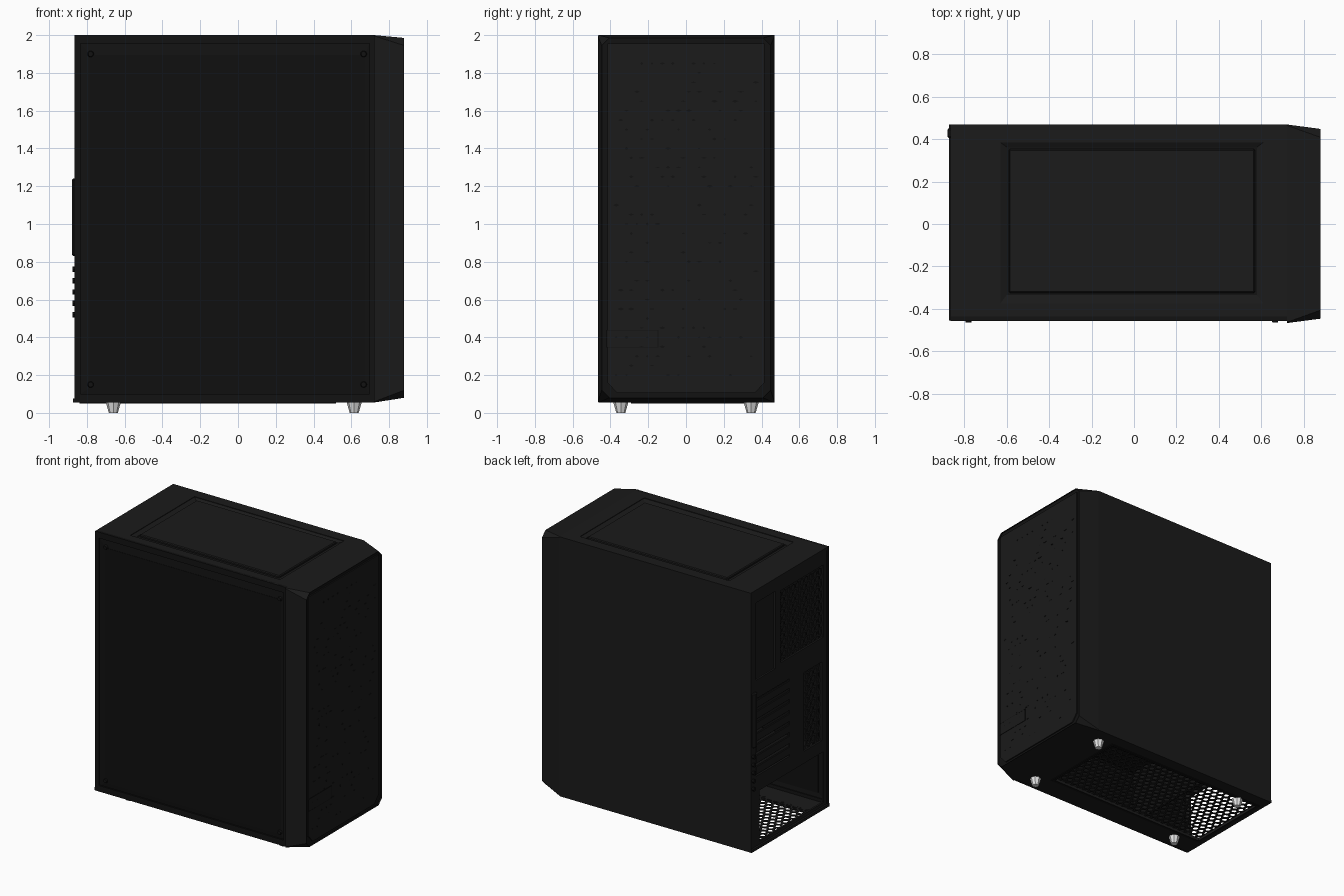
import bpy, bmesh, math, random

if "Cube" in bpy.data.objects:
    bpy.data.objects.remove(bpy.data.objects["Cube"])


def material(name, v):
    m = bpy.data.materials.new(name)
    m.use_nodes = True
    m.diffuse_color = (v, v, v, 1)
    m.node_tree.nodes["Principled BSDF"].inputs["Base Color"].default_value = (v, v, v, 1)
    return m


CASE = material("case black", 0.0105)
TRIM = material("trim black", 0.006)
GLASS = material("dark glass", 0.005)
FOOT = material("light grey", 0.8)


def finish(name, bm, *mats):
    bmesh.ops.recalc_face_normals(bm, faces=bm.faces)
    me = bpy.data.meshes.new(name)
    bm.to_mesh(me)
    bm.free()
    ob = bpy.data.objects.new(name, me)
    bpy.context.collection.objects.link(ob)
    for m in mats:
        me.materials.append(m)
    return ob


def box(name, x, y, z, mat, bevel=0):
    """Box given by its (low, high) extent on each axis."""
    bm = bmesh.new()
    bmesh.ops.create_cube(bm, size=1)
    for v in bm.verts:
        v.co = [sum(r) / 2 + c * (r[1] - r[0]) for c, r in zip(v.co, (x, y, z))]
    ob = finish(name, bm, mat)
    if bevel:
        ob.modifiers.new("Bevel", "BEVEL").width = bevel
    return ob


def place(axis, d, u, v):
    """Point on a plane at distance d along the axis."""
    return {"x": (d, u, v), "y": (u, d, v), "z": (u, v, d)}[axis]


def thicken(ob, t):
    mod = ob.modifiers.new("Thickness", "SOLIDIFY")
    mod.thickness = t
    mod.offset = 0
    return ob


def plate(name, axis, d, t, rect, holes, mat):
    """Flat sheet with rectangular holes; rectangles are (u0, u1, v0, v1)."""
    us = sorted({u for r in [rect] + holes for u in r[:2]})
    vs = sorted({v for r in [rect] + holes for v in r[2:]})
    bm = bmesh.new()
    for u0, u1 in zip(us, us[1:]):
        for v0, v1 in zip(vs, vs[1:]):
            cu, cv = (u0 + u1) / 2, (v0 + v1) / 2
            if not any(h[0] < cu < h[1] and h[2] < cv < h[3] for h in holes):
                corners = ((u0, v0), (u1, v0), (u1, v1), (u0, v1))
                bm.faces.new([bm.verts.new(place(axis, d, *c)) for c in corners])
    bmesh.ops.remove_doubles(bm, verts=bm.verts, dist=0.0001)
    return thicken(finish(name, bm, mat), t)


def slope(name, axis, outer, d_outer, inner, d_inner, mat):
    """Sloping picture-frame band between two rectangles."""
    bm = bmesh.new()
    loops = [[bm.verts.new(place(axis, d, *c)) for c in
              ((r[0], r[2]), (r[1], r[2]), (r[1], r[3]), (r[0], r[3]))]
             for r, d in ((outer, d_outer), (inner, d_inner))]
    for k in range(4):
        n = (k + 1) % 4
        bm.faces.new((loops[0][k], loops[0][n], loops[1][n], loops[1][k]))
    thicken(finish(name, bm, mat), 0.004)


def honeycomb(name, axis, d, rect, mat, r=0.03):
    """Perforated grille made of hexagonal rings."""
    bm = bmesh.new()
    du, dv = r * math.sqrt(3), r * 1.5
    for j in range(int((rect[3] - rect[2]) / dv) + 1):
        for i in range(int((rect[1] - rect[0]) / du) + 1):
            cu, cv = rect[0] + (i + j % 2 / 2) * du, rect[2] + j * dv
            rings = []
            for rad in (r, r * 0.7):
                angles = [math.radians(60 * k + 30) for k in range(6)]
                rings.append([bm.verts.new(place(axis, d, cu + rad * math.cos(a),
                                                 cv + rad * math.sin(a))) for a in angles])
            for k in range(6):
                n = (k + 1) % 6
                bm.faces.new((rings[0][k], rings[0][n], rings[1][n], rings[1][k]))
    bmesh.ops.remove_doubles(bm, verts=bm.verts, dist=0.001)
    return thicken(finish(name, bm, mat), 0.006)


def cone(name, loc, r1, r2, depth, mat, segs, rot=(0, 0, 0)):
    bpy.ops.mesh.primitive_cone_add(vertices=segs, radius1=r1, radius2=r2, depth=depth,
                                    location=loc, rotation=rot)
    ob = bpy.context.object
    ob.name = name
    ob.data.materials.append(mat)
    bpy.ops.object.shade_smooth_by_angle()


X0, X1, Z0, Z1 = -0.865, 0.72, 0.055, 2.0

# Solid side panel
box("solid_side_panel", (X0, X1), (0.452, 0.468), (Z0, Z1), CASE)

# Glass side: frame, sloping border, pane and corner screws
opening = (-0.835, 0.695, 0.1, 1.955)
pane = (-0.785, 0.672, 0.135, 1.895)
plate("glass_side_frame", "y", -0.446, 0.02, (X0, X1, Z0, Z1), [opening], TRIM)
slope("glass_border", "y", opening, -0.444, pane, -0.449, TRIM)
box("glass_pane", pane[:2], (-0.453, -0.44), pane[2:], GLASS)
for x in (-0.78, 0.665):
    for z in (0.15, 1.9):
        cone("glass_screw", (x, -0.457, z), 0.017, 0.013, 0.014, TRIM, 16, (math.pi / 2, 0, 0))

# Top panel with sloping channel and dust filter
channel = (-0.63, 0.61, -0.375, 0.385)
floor = (-0.6, 0.58, -0.335, 0.363)
plate("top_panel", "z", 1.988, 0.024, (X0, X1, -0.455, 0.468), [channel], CASE)
slope("top_channel", "z", channel, 1.994, floor, 1.982, CASE)
box("top_filter", (-0.59, 0.57), (-0.325, 0.353), (1.975, 1.997), CASE, 0.006)
plate("filter_gap", "z", 1.978, 0.006, floor, [(-0.58, 0.56, -0.315, 0.343)], TRIM)

# Bottom panel with long vent
vent = (-0.82, 0.5, -0.27, 0.36)
plate("bottom_panel", "z", Z0 + 0.01, 0.02, (X0 - 0.008, X1, -0.455, 0.468), [vent], CASE)
honeycomb("bottom_vent", "z", Z0 + 0.018, vent, CASE)
plate("bottom_vent_rim", "z", Z0 - 0.001, 0.006, (-0.84, 0.52, -0.29, 0.38), [vent], TRIM)

# Rear panel: port opening, fan, expansion slots, side vent and power supply bay
port = (0.17, 0.4, 1.32, 1.9)
fan = (-0.4, 0.11, 1.34, 1.88)
slots = (0.0, 0.4, 0.6, 1.18)
side_vent = (-0.38, -0.17, 0.57, 1.16)
supply = (-0.4, 0.36, 0.1, 0.48)
plate("rear_panel", "x", X0 + 0.012, 0.014, (-0.455, 0.468, Z0, Z1),
      [port, fan, slots, side_vent, supply], CASE)
honeycomb("rear_fan_grille", "x", X0 + 0.022, fan, CASE)
honeycomb("rear_side_vent", "x", X0 + 0.022, side_vent, CASE)
pitch = (slots[3] - slots[2]) / 7
for i in range(7):
    z = slots[2] + i * pitch
    box("slot_cover", (X0 + 0.003, X0 + 0.018), slots[:2], (z + 0.01, z + pitch - 0.01), CASE, 0.004)
box("slot_bracket", (-0.88, X0 + 0.01), (0.405, 0.45), (0.83, 1.24), CASE, 0.008)
for z in (0.52, 0.58, 0.64, 0.7, 0.76):
    cone("rear_screw", (X0 - 0.003, 0.435, z), 0.014, 0.014, 0.016, TRIM, 12, (0, math.pi / 2, 0))

# Interior: tray, power supply shroud and divider
box("motherboard_tray", (-0.83, 0.6), (0.41, 0.42), (0.52, 1.96), TRIM)
box("supply_shroud", (-0.84, 0.7), (-0.43, 0.45), (0.5, 0.51), TRIM)
box("bay_divider", (-0.36, -0.35), (-0.43, 0.45), (0.09, 0.5), TRIM)


def clipped(x, half, low, high, clip):
    """Rectangle across x with its four corners cut by clip."""
    pts = []
    for sy, sz in ((-1, 0), (1, 0), (1, 1), (-1, 1)):
        y, z, dz = sy * half + 0.001, (high if sz else low), (-clip if sz else clip)
        pair = [(x, y, z + dz), (x, y - sy * clip, z)]
        pts += pair if (sy < 0) != bool(sz) else pair[::-1]
    return pts


# Tapered front bezel with cut corners and a recessed face
bm = bmesh.new()
rings = [[bm.verts.new(p) for p in clipped(*args)]
         for args in ((X1, 0.468, Z0, Z1, 0.004), (0.88, 0.447, 0.08, 1.985, 0.04))]
for k in range(8):
    n = (k + 1) % 8
    bm.faces.new((rings[0][k], rings[0][n], rings[1][n], rings[1][k]))
bm.faces.new(rings[0][::-1])
face = bm.faces.new(rings[1])
rim = bmesh.ops.inset_region(bm, faces=[face], thickness=0.02)["faces"]
for f in rim + [face]:
    f.material_index = 1
for v in face.verts:
    v.co.x -= 0.012
finish("front_bezel", bm, CASE, TRIM)

# Front mesh panel with clipped lower corners
bm = bmesh.new()
outline = [(-0.365, 0.105), (0.365, 0.105), (0.415, 0.16), (0.415, 1.955), (-0.415, 1.955), (-0.415, 0.16)]
bm.faces.new([bm.verts.new((0.872, y, z)) for y, z in outline])
thicken(finish("front_mesh", bm, CASE), 0.01)

# Perforations scattered over the front mesh
random.seed(4)
bm = bmesh.new()
for row in range(34):
    for col in range(14):
        if random.random() < 0.3:
            y = -0.37 + col * 0.055 + row % 2 * 0.025
            z = 0.2 + row * 0.05
            w, h = random.uniform(0.007, 0.018), random.uniform(0.003, 0.008)
            bm.faces.new([bm.verts.new((0.878, y + a * w, z + b * h))
                          for a, b in ((-1, 0), (0, -1), (1, 0), (0, 1))])
thicken(finish("mesh_perforations", bm, TRIM), 0.002)

# Blank badge on the front mesh
plate("badge_edge", "x", 0.878, 0.003, (-0.42, -0.145, 0.345, 0.44), [(-0.415, -0.15, 0.35, 0.435)], TRIM)
box("badge", (0.874, 0.879), (-0.415, -0.15), (0.35, 0.435), CASE)

# Feet
for x in (-0.66, 0.615):
    for y in (-0.345, 0.345):
        cone("foot", (x, y, 0.0285), 0.024, 0.04, 0.057, FOOT, 8)
